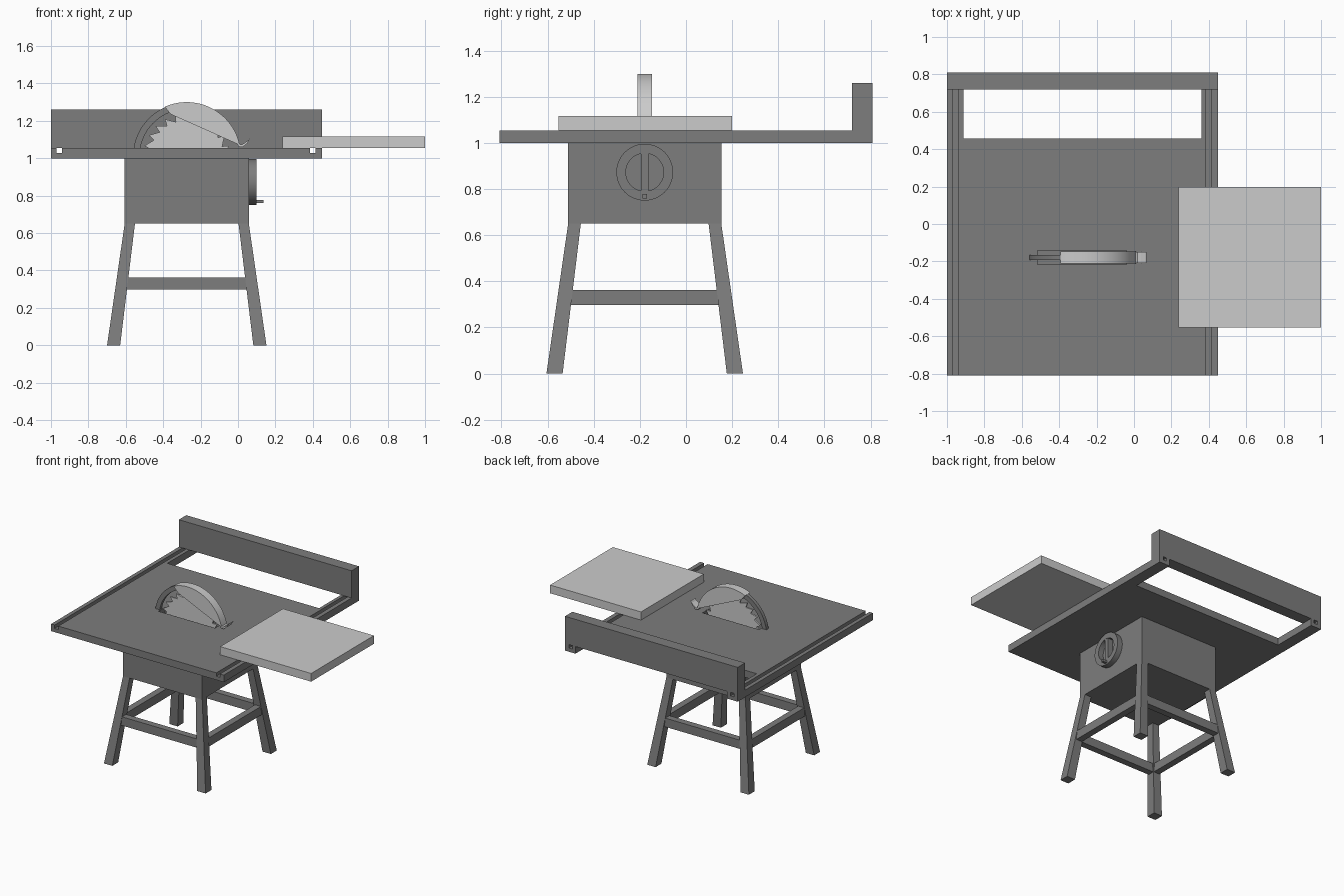
import bpy, bmesh
from math import sin, cos, radians

cube = bpy.data.objects.get("Cube")
if cube:
    bpy.data.objects.remove(cube, do_unlink=True)


def material(name, value):
    m = bpy.data.materials.new(name)
    m.use_nodes = True
    colour = (value, value, value, 1)
    m.diffuse_color = colour
    m.node_tree.nodes["Principled BSDF"].inputs["Base Color"].default_value = colour
    return m


DARK = material("dark grey", 0.205)
LIGHT = material("light grey", 0.6)
CX, CY = -0.274, -0.179      # centre of the stand
SAW_Z = 1.01                 # height of the blade axis


def loft(name, lower, upper, mat):
    """Closed solid between two matching rings of points."""
    bm = bmesh.new()
    a = [bm.verts.new(p) for p in lower]
    b = [bm.verts.new(p) for p in upper]
    n = len(a)
    bm.faces.new(a[::-1])
    bm.faces.new(b)
    for i in range(n):
        j = (i + 1) % n
        bm.faces.new((a[i], a[j], b[j], b[i]))
    bmesh.ops.recalc_face_normals(bm, faces=bm.faces)
    mesh = bpy.data.meshes.new(name)
    bm.to_mesh(mesh)
    bm.free()
    mesh.materials.append(mat)
    ob = bpy.data.objects.new(name, mesh)
    bpy.context.collection.objects.link(ob)
    return ob


def rect(x0, x1, y0, y1, z):
    return [(x0, y0, z), (x1, y0, z), (x1, y1, z), (x0, y1, z)]


def box(name, x0, x1, y0, y1, z0, z1, mat=DARK):
    return loft(name, rect(x0, x1, y0, y1, z0), rect(x0, x1, y0, y1, z1), mat)


def prism_y(name, pts, width, mat):
    """Extrude an (x, z) outline along y about the saw plane."""
    return loft(name, [(x, CY - width / 2, z) for x, z in pts],
                [(x, CY + width / 2, z) for x, z in pts], mat)


def arc(cx, cz, r, start, end, steps):
    angles = [radians(start + (end - start) * i / steps) for i in range(steps + 1)]
    return [(cx + r * cos(t), cz + r * sin(t)) for t in angles]


def band(cx, cz, outer, inner, start, end, steps=24):
    return arc(cx, cz, outer, start, end, steps) + arc(cx, cz, inner, end, start, steps)


def smooth(ob):
    bpy.ops.object.select_all(action="DESELECT")
    bpy.context.view_layer.objects.active = ob
    ob.select_set(True)
    bpy.ops.object.shade_smooth_by_angle(angle=radians(30))


def cut(target, cutter):
    mod = target.modifiers.new("cut", "BOOLEAN")
    mod.object = cutter
    mod.solver = "EXACT"
    bpy.context.view_layer.objects.active = target
    bpy.ops.object.modifier_apply(modifier=mod.name)
    bpy.data.objects.remove(cutter, do_unlink=True)


# Table top with rear opening, two fence grooves and a blade slot
table = box("table_top", -1, 0.448, -0.809, 0.809, 1.0, 1.054)
cut(table, box("opening_cutter", -0.912, 0.36, 0.456, 0.9, 0.9, 1.2))
for x in (-0.955, 0.4):
    cut(table, box("groove_cutter", x - 0.015, x + 0.015, -0.9, 0.9, 1.028, 1.2))
cut(table, box("slot_cutter", -0.515, -0.04, CY - 0.038, CY + 0.038, 0.9, 1.2))

# Fence and side board
box("fence", -1, 0.448, 0.72, 0.809, 1.054, 1.26)
box("side_board", 0.238, 1, -0.553, 0.199, 1.054, 1.116, LIGHT)

# Motor cabinet
box("cabinet", CX - 0.332, CX + 0.332, CY - 0.332, CY + 0.332, 0.65, 1.0)

# Splayed, tapered legs
for sx, side in ((-1, "right"), (1, "left")):
    for sy, end in ((-1, "front"), (1, "back")):
        def ring(inner, outer, z):
            return rect(CX + sx * inner, CX + sx * outer,
                        CY + sy * inner, CY + sy * outer, z)
        loft(f"{end}_{side}_leg", ring(0.356, 0.426, 0), ring(0.277, 0.332, 0.65), DARK)

# Stretchers between the legs
for s, end, side in ((-1, "front", "right"), (1, "back", "left")):
    c = s * 0.348
    box(f"{end}_stretcher", CX - 0.35, CX + 0.35, CY + c - 0.025, CY + c + 0.025, 0.297, 0.363)
    box(f"{side}_stretcher", CX + c - 0.025, CX + c + 0.025, CY - 0.35, CY + 0.35, 0.297, 0.363)

# Hand wheel: two half rims, a crossbar and a crank peg
WZ, WX = 0.873, CX + 0.332
for start, name in ((-90, "back"), (90, "front")):
    pts = band(CY, WZ, 0.123, 0.082, start, start + 180)
    smooth(loft(f"wheel_rim_{name}", [(WX, y, z) for y, z in pts],
                [(WX + 0.042, y, z) for y, z in pts], DARK))
box("wheel_crossbar", WX, WX + 0.04, CY - 0.016, CY + 0.016, WZ - 0.085, WZ + 0.085)
box("wheel_peg", WX + 0.03, 0.135, CY - 0.009, CY + 0.009, 0.76, 0.778)

# Toothed blade
teeth = 24
outline = []
for i in range(teeth):
    for r, shift in ((0.235, 0), (0.198, 0.15)):
        t = radians(360 * (i + shift) / teeth)
        outline.append((CX + r * cos(t), SAW_Z - 0.005 + r * sin(t)))
prism_y("saw_blade", outline, 0.012, LIGHT)

# Riving knife behind the blade
smooth(prism_y("riving_knife", band(CX, SAW_Z, 0.287, 0.252, 105, 180), 0.027, DARK))

# Blade guard: a circle segment with an upturned lip
smooth(prism_y("blade_guard", arc(CX, SAW_Z, 0.29, 12, 114, 32)
               + [(CX - 0.085, SAW_Z + 0.225)], 0.064, LIGHT))
prism_y("guard_lip", [(-0.01, 1.085), (0.004, 1.062), (0.025, 1.06), (0.05, 1.08),
                      (0.068, 1.112), (0.058, 1.098), (0.038, 1.084),
                      (0.018, 1.072)], 0.058, LIGHT)
